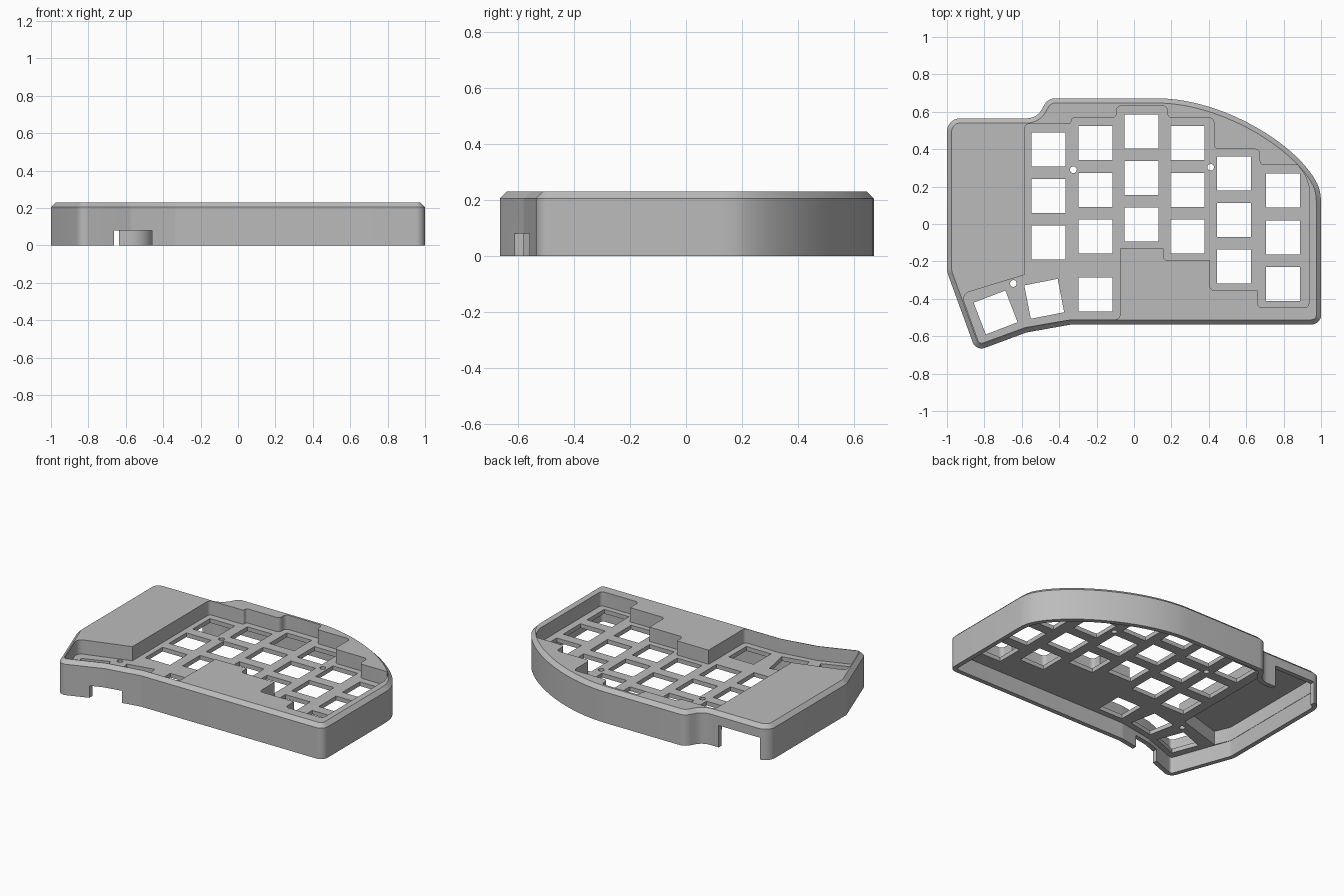
import bpy, bmesh, math
from mathutils import Vector, Matrix

cube = bpy.data.objects.get("Cube")
if cube:
    bpy.data.objects.remove(cube, do_unlink=True)

TOP, SHOULDER = 0.23, 0.205
PLATE_TOP, PLATE_LOW = 0.136, 0.108
WALL = 0.03


def rounded(points, steps=8):
    """Counter-clockwise loop; each corner is (x, y, radius)."""
    out = []
    n = len(points)
    for i, (x, y, r) in enumerate(points):
        p = Vector((x, y))
        if r == 0:
            out.append(p)
            continue
        a = (Vector(points[i - 1][:2]) - p).normalized()
        b = (Vector(points[(i + 1) % n][:2]) - p).normalized()
        half = math.acos(max(-1, min(1, a.dot(b)))) / 2
        t = r / math.tan(half)
        centre = p + (a + b).normalized() * (r / math.sin(half))
        start, end = p + a * t - centre, p + b * t - centre
        a0 = math.atan2(start.y, start.x)
        turn = math.atan2(end.y, end.x) - a0
        turn = (turn + math.pi) % math.tau - math.pi
        for k in range(steps + 1):
            ang = a0 + turn * k / steps
            out.append(centre + Vector((math.cos(ang), math.sin(ang))) * r)
    return out


def bezier(a, b, c, d, steps):
    out = []
    for i in range(steps + 1):
        t = i / steps
        u = 1 - t
        out.append(Vector(a) * u**3 + Vector(b) * (3 * u * u * t)
                   + Vector(c) * (3 * u * t * t) + Vector(d) * t**3)
    return out


def inset(loop, d):
    """Move a counter-clockwise loop inwards by d."""
    out = []
    n = len(loop)
    for i, p in enumerate(loop):
        a = (p - loop[i - 1]).normalized()
        b = (loop[(i + 1) % n] - p).normalized()
        na, nb = Vector((-a.y, a.x)), Vector((-b.y, b.x))
        out.append(p + (na + nb) * (d / (1 + na.dot(nb))))
    return out


def add_stack(bm, layers):
    """Close a stack of equal-length loops, given as (loop, z)."""
    rings = [[bm.verts.new((p.x, p.y, z)) for p in loop] for loop, z in layers]
    n = len(rings[0])
    for lo, hi in zip(rings, rings[1:]):
        for i in range(n):
            j = (i + 1) % n
            bm.faces.new((lo[i], lo[j], hi[j], hi[i]))
    bm.faces.new(rings[0][::-1])
    bm.faces.new(rings[-1])


def solid(name, *stacks):
    bm = bmesh.new()
    for layers in stacks:
        add_stack(bm, layers)
    mesh = bpy.data.meshes.new(name)
    bm.to_mesh(mesh)
    bm.free()
    ob = bpy.data.objects.new(name, mesh)
    bpy.context.collection.objects.link(ob)
    return ob


def prism(loop, z0, z1):
    return [(loop, z0), (loop, z1)]


def box(x0, x1, y0, y1):
    return [Vector(p) for p in ((x0, y0), (x1, y0), (x1, y1), (x0, y1))]


def key_square(x, y, degrees=0):
    turn = Matrix.Rotation(math.radians(degrees), 2)
    return [Vector((x, y)) + turn @ p for p in box(-.091, .091, -.091, .091)]


def cut(target, cutter):
    cutter.hide_render = True
    mod = target.modifiers.new("cut", "BOOLEAN")
    mod.operation, mod.solver, mod.object = "DIFFERENCE", "EXACT", cutter
    bpy.context.view_layer.update()
    evaluated = target.evaluated_get(bpy.context.evaluated_depsgraph_get())
    mesh = bpy.data.meshes.new_from_object(evaluated)
    target.modifiers.clear()
    target.data = mesh
    bpy.data.objects.remove(cutter, do_unlink=True)


# Outer outline: straight sides and front, sweeping curve and step at the back
outline = rounded([(-1, .565, .07), (-1, -.255, .1), (-.845, -.68, .05),
                   (-.575, -.58, .05), (-.334, -.537, .05), (1, -.537, .05), (1, .1, 0)])
outline = outline[9:]
outline += bezier((1, .1), (1, .15), (.995, .185), (.98, .215), 6)[1:-1]
outline += bezier((.98, .215), (.88, .42), (.48, .672), (.12, .672), 28)
outline += rounded([(.1, .672, 0), (-.46, .672, .065), (-.52, .565, .09),
                    (-1, .565, .07), (-1, 0, 0)])[1:-1]

# Case body with a chamfered top edge
case = solid("keyboard_case", [(outline, 0), (outline, SHOULDER), (inset(outline, .025), TOP)])

# Hollow underside
cut(case, solid("underside_hollow", prism(inset(outline, WALL), -.1, PLATE_LOW)))

# Deeper pocket under the raised side panel
pocket = rounded([(-.968, .533, .03), (-.968, -.25, 0), (-.925, -.35, 0),
                  (-.612, -.255, 0), (-.612, .533, 0)])
cut(case, solid("side_pocket", prism(pocket, .09, .2)))

# Stepped key well in the top
R = .025
well = rounded([
    (-.585, .535, R), (-.585, -.272, 0), (-.922, -.375, .04), (-.826, -.641, .02),
    (-.58, -.551, 0), (-.336, -.51, 0), (-.075, -.51, R), (-.075, -.13, 0),
    (.157, -.13, 0), (.157, -.195, R), (.405, -.195, 0), (.405, -.355, R),
    (.66, -.355, 0), (.66, -.447, R), (.935, -.447, R), (.935, .2, 0),
    (.915, .26, 0), (.875, .315, 0), (.672, .315, R), (.672, .4, R),
    (.427, .4, R), (.427, .567, R), (.178, .567, R), (.178, .632, R),
    (-.093, .632, R), (-.093, .567, R), (-.335, .567, .015), (-.335, .535, .015)], 5)
cut(case, solid("key_well", prism(well, PLATE_TOP, .4)))

# Square key openings: (column x, top row y)
columns = [(-.457, .398), (-.206, .432), (.039, .495), (.287, .432), (.535, .27), (.797, .178)]
squares = [key_square(x, y - row * .249) for x, y in columns for row in range(3)]
squares += [key_square(-.206, -.377), key_square(-.48, -.4, 11), key_square(-.74, -.473, 21)]
cut(case, solid("key_openings", *[prism(s, .05, .18) for s in squares]))

# Round screw holes through the plate
circles = [[Vector((x + .018 * math.cos(a * math.tau / 24), y + .018 * math.sin(a * math.tau / 24)))
            for a in range(24)] for x, y in ((-.324, .29), (.41, .303), (-.645, -.318))]
cut(case, solid("screw_holes", *[prism(c, .05, .18) for c in circles]))

# Cable notches through the back and front walls
cut(case, solid("back_notch", prism(box(-.94, -.636, .5, .6), -.1, .145)))
cut(case, solid("front_notch", prism(box(-.663, -.46, -.7, -.52), -.1, .08)))

# Finish
grey = bpy.data.materials.new("light_grey_plastic")
grey.use_nodes = True
colour = (.5, .5, .5, 1)
grey.diffuse_color = colour
grey.node_tree.nodes["Principled BSDF"].inputs["Base Color"].default_value = colour
case.data.materials.clear()
case.data.materials.append(grey)
bpy.ops.object.select_all(action="DESELECT")
case.select_set(True)
bpy.context.view_layer.objects.active = case
bpy.ops.object.shade_smooth_by_angle(angle=math.radians(25))
